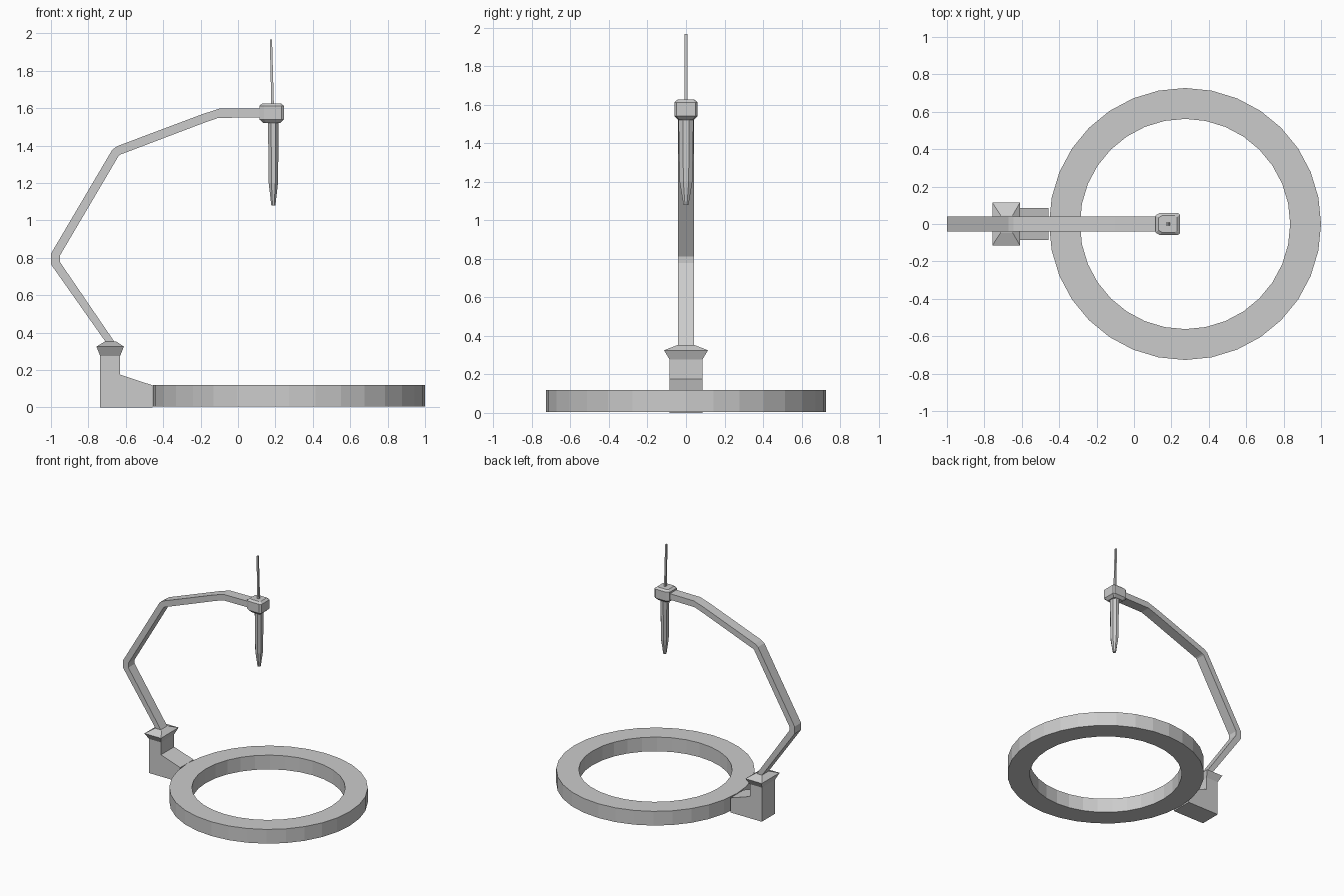
import bpy, bmesh
from math import sin, cos, pi

if "Cube" in bpy.data.objects:
    bpy.data.objects.remove(bpy.data.objects["Cube"])


def loft(name, sections, cap=True, closed=False):
    """Skin a list of equal-length point loops into a flat shaded mesh."""
    bm = bmesh.new()
    loops = [[bm.verts.new(p) for p in s] for s in sections]
    n = len(loops[0])
    pairs = list(zip(loops, loops[1:]))
    if closed:
        pairs.append((loops[-1], loops[0]))
    for a, b in pairs:
        for i in range(n):
            j = (i + 1) % n
            bm.faces.new((a[i], a[j], b[j], b[i]))
    if cap and not closed:
        bm.faces.new(loops[0])
        bm.faces.new(loops[-1])
    bmesh.ops.recalc_face_normals(bm, faces=bm.faces[:])
    mesh = bpy.data.meshes.new(name)
    bm.to_mesh(mesh)
    bm.free()
    obj = bpy.data.objects.new(name, mesh)
    bpy.context.collection.objects.link(obj)
    return obj


def circle(cx, rx, ry, z, n, turn=0.0):
    return [(cx + rx * cos(2 * pi * (i + turn) / n),
             ry * sin(2 * pi * (i + turn) / n), z) for i in range(n)]


def rect(x0, x1, hy, z):
    return [(x0, -hy, z), (x1, -hy, z), (x1, hy, z), (x0, hy, z)]


# Base ring
loft("base_ring", [circle(0.273, r, r, z, 32) for r, z in
                   ((0.727, 0.005), (0.727, 0.12), (0.562, 0.12), (0.562, 0.005))],
     closed=True)

# L-shaped bracket joining the ring to the arm socket
profile = [(-0.737, 0), (-0.457, 0), (-0.457, 0.118), (-0.63, 0.175),
           (-0.63, 0.278), (-0.737, 0.278)]
loft("bracket", [[(x, y, z) for x, z in profile] for y in (-0.085, 0.085)])

# Flared socket collar
loft("socket_collar", [rect(-0.737, -0.63, 0.085, 0.276),
                       rect(-0.757, -0.61, 0.114, 0.325),
                       rect(-0.712, -0.65, 0.045, 0.352)])

# Bent arm: outer and inner edge points at each bend
bends = [((-0.697, 0.335), (-0.65, 0.335)),
         ((-1.0, 0.765), (-0.952, 0.777)),
         ((-1.0, 0.822), (-0.952, 0.812)),
         ((-0.672, 1.378), (-0.638, 1.345)),
         ((-0.645, 1.397), (-0.628, 1.352)),
         ((-0.19, 1.568), (-0.18, 1.522)),
         ((-0.10, 1.597), (-0.105, 1.548)),
         ((0.15, 1.599), (0.15, 1.55))]
loft("arm", [[(xo, -0.041, zo), (xo, 0.041, zo), (xi, 0.041, zi), (xi, -0.041, zi)]
             for (xo, zo), (xi, zi) in bends])

# Chamfered holder head
half = [(0.114, 0.045), (0.138, 0.06), (0.232, 0.06), (0.246, 0.05)]
outline = half + [(x, -y) for x, y in reversed(half)]
loft("holder_head", [[(0.18 + (x - 0.18) * s, y * s, z) for x, y in outline]
                     for s, z in ((0.68, 1.52), (1.0, 1.54), (1.0, 1.612), (0.74, 1.626))])

# Pointed stylus
loft("stylus", [circle(0.189, rx, ry, z, 8, 0.5) for rx, ry, z in
                ((0.012, 0.014, 1.08), (0.027, 0.036, 1.2), (0.031, 0.042, 1.53))])

# Thin rod above the head
loft("rod", [rect(0.178, 0.192, 0.008, 1.61), rect(0.17, 0.182, 0.007, 1.966)])
